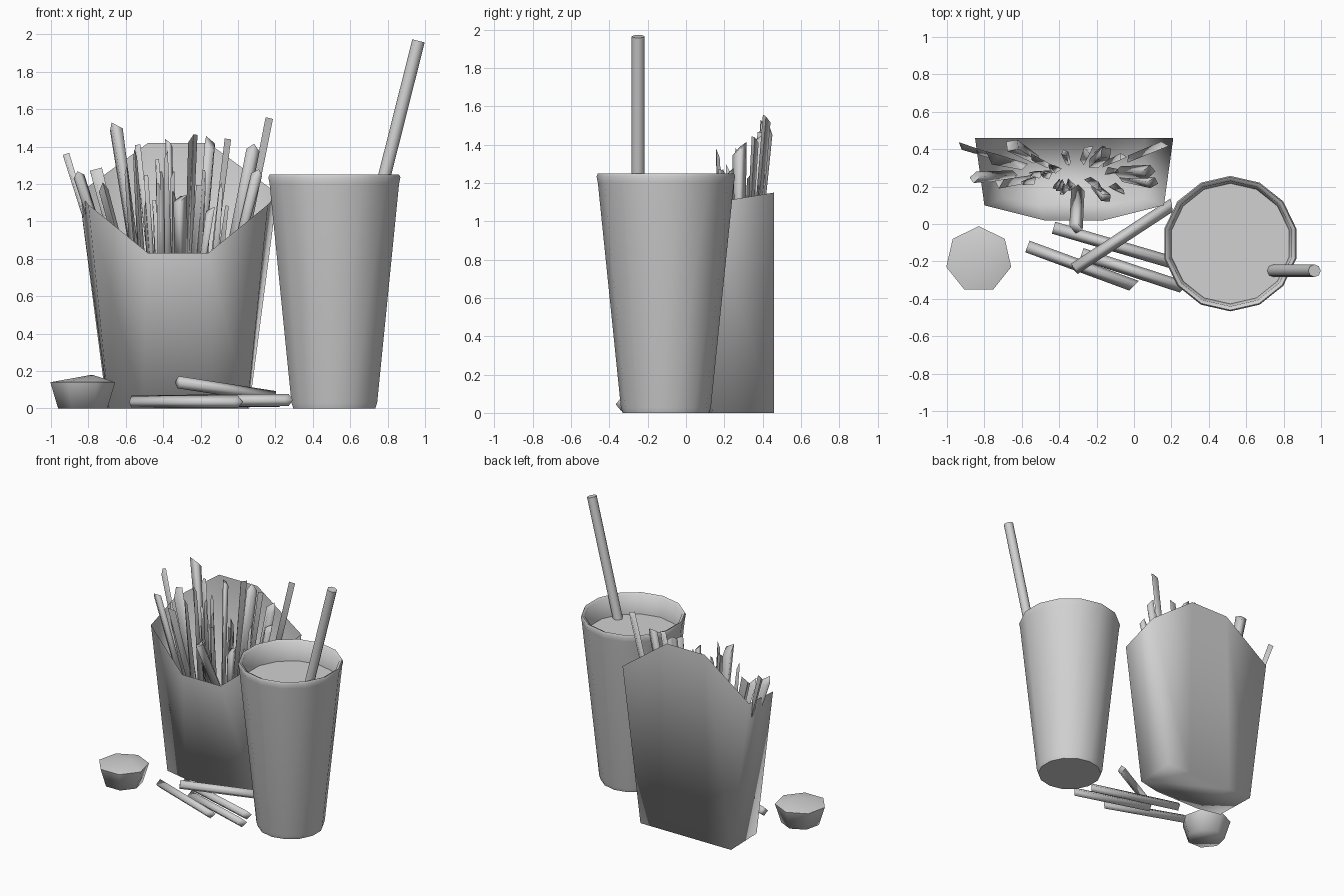
import bpy, bmesh, math, random
from mathutils import Vector

random.seed(4)
if "Cube" in bpy.data.objects:
    bpy.data.objects.remove(bpy.data.objects["Cube"], do_unlink=True)

# One plain colour for everything
grey = bpy.data.materials.new("plain_grey")
grey.use_nodes = True
grey.diffuse_color = (0.64, 0.64, 0.64, 1)
grey.node_tree.nodes["Principled BSDF"].inputs["Base Color"].default_value = grey.diffuse_color


def finish(name, bm, angle):
    """Turn a bmesh into a named, shaded object."""
    bmesh.ops.recalc_face_normals(bm, faces=bm.faces)
    mesh = bpy.data.meshes.new(name)
    bm.to_mesh(mesh)
    bm.free()
    mesh.materials.append(grey)
    obj = bpy.data.objects.new(name, mesh)
    bpy.context.collection.objects.link(obj)
    bpy.ops.object.select_all(action='DESELECT')
    obj.select_set(True)
    bpy.context.view_layer.objects.active = obj
    bpy.ops.object.shade_smooth_by_angle(angle=math.radians(angle))


def bridge(bm, low, high):
    """Join two closed rings of vertices with quads."""
    for i in range(len(low)):
        j = (i + 1) % len(low)
        bm.faces.new((low[i], low[j], high[j], high[i]))


def lathe(name, profile, sides, centre, angle, peak=None):
    """Stack rings of the given radius and height; close with a cap or a peak."""
    bm = bmesh.new()
    rings = []
    for radius, z in profile:
        ring = []
        for i in range(sides):
            a = math.tau * i / sides + math.pi / 2
            ring.append(bm.verts.new((centre[0] + radius * math.cos(a),
                                      centre[1] + radius * math.sin(a), z)))
        rings.append(ring)
    for low, high in zip(rings, rings[1:]):
        bridge(bm, low, high)
    bm.faces.new(rings[0][::-1])
    if peak:
        top = bm.verts.new(peak)
        for i in range(sides):
            bm.faces.new((rings[-1][i], rings[-1][(i + 1) % sides], top))
    else:
        bm.faces.new(rings[-1])
    finish(name, bm, angle)


def stick(name, base, tip, width, sides=4, taper=1.0, slant=0.0, angle=95):
    """Straight bar between two points, with an optional taper and slanted tip."""
    base, tip = Vector(base), Vector(tip)
    axis = (tip - base).normalized()
    turn = axis.to_track_quat('Z', 'Y')
    bm = bmesh.new()
    rings = []
    for point, scale, cut in ((base, taper, 0), (tip, 1, slant)):
        ring = []
        for i in range(sides):
            a = math.tau * i / sides
            offset = Vector((math.cos(a), math.sin(a), 0)) * width * scale
            ring.append(bm.verts.new(point + turn @ offset + axis * cut * math.cos(a)))
        rings.append(ring)
    bridge(bm, *rings)
    bm.faces.new(rings[0])
    bm.faces.new(rings[1])
    finish(name, bm, angle)


# Carton: half outline from the back centre round to the front, mirrored
MID = -0.32
half_top = [(0.16, 0.46, 1.42), (0.53, 0.46, 1.15), (0.48, 0.1, 1.09), (0.16, 0.02, 0.83)]
half_low = [(0.18, 0.46, 0), (0.38, 0.46, 0), (0.37, 0.14, 0), (0.19, 0.1, 0)]


def carton_ring(bm, half):
    pts = half + [(-x, y, z) for x, y, z in reversed(half)]
    return [bm.verts.new((MID + x, y, z)) for x, y, z in pts]


bm = bmesh.new()
low, high = carton_ring(bm, half_low), carton_ring(bm, half_top)
bridge(bm, low, high)
bm.faces.new(low[::-1])
finish("carton", bm, 180)

# Fries standing in the carton: tip position and half width
tips = [(-0.92, 0.42, 1.35, 0.022), (-0.85, 0.25, 1.24, 0.03), (-0.76, 0.36, 1.26, 0.04),
        (-0.65, 0.42, 1.49, 0.04), (-0.54, 0.36, 1.4, 0.02), (-0.37, 0.38, 1.42, 0.02),
        (-0.24, 0.4, 1.45, 0.028), (-0.15, 0.38, 1.42, 0.036), (-0.06, 0.36, 1.43, 0.022),
        (0.08, 0.28, 1.38, 0.036), (0.16, 0.42, 1.54, 0.025), (0.1, 0.22, 1.25, 0.03),
        (-0.72, 0.22, 1.18, 0.03), (-0.15, 0.14, 1.05, 0.03), (-0.2, 0.2, 1.18, 0.025)]
for n, (x, y, z, w) in enumerate(tips):
    root = (MID + (x - MID) * 0.62, 0.27 + (y - 0.27) * 0.5, 0.62)
    stick(f"carton_fry_{n + 1}", root, (x, y, z), w, sides=3 + n % 2,
          taper=random.uniform(0.6, 1.0), slant=random.choice((-1, 1)) * w)

# Thin pointed fries filling the gaps
for n in range(16):
    x, y = random.uniform(-0.6, 0), random.uniform(0.14, 0.42)
    root = (MID + (x - MID) * 0.8, 0.27 + (y - 0.27) * 0.7, 0.62)
    stick(f"thin_fry_{n + 1}", root, (x, y, random.uniform(1.05, 1.36)), 0.012,
          sides=3, taper=2.2, slant=random.choice((-1, 1)) * 0.03)
stick("leaning_fry", (-0.3, 0.18, 0.72), (-0.31, -0.02, 1.12), 0.036, slant=0.02)

# Loose fries on the ground
loose = [((-0.43, -0.02, 0.04), (0.22, -0.21, 0.04)), ((-0.28, -0.16, 0.04), (0.27, -0.34, 0.045)),
         ((-0.57, -0.12, 0.035), (0, -0.33, 0.035)), ((-0.32, -0.24, 0.14), (0.2, 0.1, 0.06))]
for n, (a, b) in enumerate(loose):
    stick(f"loose_fry_{n + 1}", a, b, 0.033, slant=0.015)

# Cup with a rim and a recessed drink surface
lathe("cup", [(0.225, 0), (0.235, 0.03), (0.355, 1.2), (0.362, 1.235), (0.355, 1.25),
              (0.335, 1.24), (0.322, 1.1)], 14, (0.515, -0.105), 60)

# Straw
stick("straw", (0.742, -0.25, 1.08), (0.965, -0.25, 1.965), 0.034, sides=8, angle=50)

# Nugget: seven-sided lump with a low off-centre peak
lathe("nugget", [(0.135, 0), (0.178, 0.14)], 7, (-0.83, -0.19), 85, peak=(-0.78, -0.17, 0.18))
